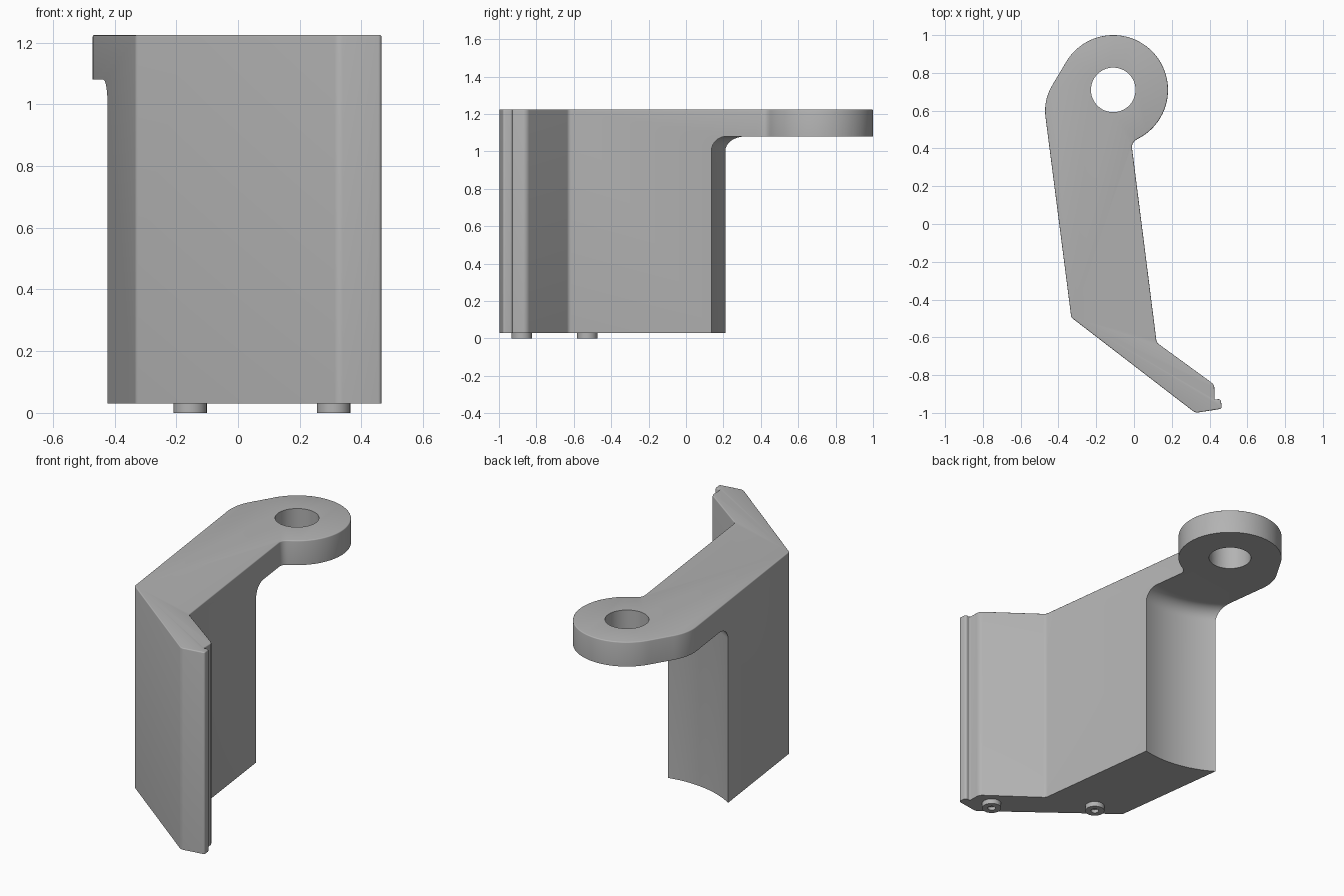
import bpy, bmesh, math
from mathutils import Vector

if "Cube" in bpy.data.objects:
    bpy.data.objects.remove(bpy.data.objects["Cube"])

grey = bpy.data.materials.new("plain grey")
grey.diffuse_color = (0.45, 0.45, 0.45, 1)
grey.use_nodes = True
grey.node_tree.nodes["Principled BSDF"].inputs["Base Color"].default_value = grey.diffuse_color
CX, CY, RING_R, HOLE_R = -0.11, 0.71, 0.29, 0.118
Z0, Z1, ARM_Z = 0.03, 1.225, 1.08


def make(name, bm):
    bmesh.ops.recalc_face_normals(bm, faces=bm.faces[:])
    me = bpy.data.meshes.new(name)
    bm.to_mesh(me)
    bm.free()
    ob = bpy.data.objects.new(name, me)
    bpy.context.collection.objects.link(ob)
    me.materials.append(grey)
    return ob


def lathe(name, profile, x, y, segs):
    # closed (radius, z) profile turned about a vertical axis; zero radii become end fans
    bm = bmesh.new()
    vs = [bm.verts.new((x + r, y, z)) for r, z in profile]
    es = [bm.edges.new((vs[i], vs[(i + 1) % len(vs)])) for i in range(len(vs))
          if profile[i][0] + profile[(i + 1) % len(vs)][0] > 0]
    bmesh.ops.spin(bm, geom=vs + es, cent=(x, y, 0), axis=(0, 0, 1),
                   angle=2 * math.pi, steps=segs, use_duplicate=False)
    bmesh.ops.remove_doubles(bm, verts=bm.verts[:], dist=1e-5)
    return make(name, bm)


def cut(ob, cutter):
    m = ob.modifiers.new("cut", 'BOOLEAN')
    m.operation, m.solver, m.object = 'DIFFERENCE', 'EXACT', cutter
    cutter.hide_render = True
    cutter.hide_viewport = False
    bpy.context.view_layer.objects.active = ob
    bpy.ops.object.modifier_apply(modifier=m.name)
    bpy.data.objects.remove(cutter, do_unlink=True)


def fillet(prev, cur, nxt, r, n):
    # round one corner of the outline
    p, c, q = Vector(prev), Vector(cur), Vector(nxt)
    a, b = (p - c).normalized(), (q - c).normalized()
    half = a.angle(b) / 2
    centre = c + (a + b).normalized() * (r / math.sin(half))
    t = r / math.tan(half)
    s, e = c + a * t - centre, c + b * t - centre
    turn = math.atan2(s.x * e.y - s.y * e.x, s.dot(e))
    out = []
    for i in range(n + 1):
        w = turn * i / n
        out.append((centre.x + s.x * math.cos(w) - s.y * math.sin(w),
                    centre.y + s.x * math.sin(w) + s.y * math.cos(w)))
    return out


# outline corners with rounding radius, counter-clockwise from the arm's outer bend
a0, a1 = math.radians(-63), math.radians(150)
ring = [(CX + RING_R * math.cos(a0 + (a1 - a0) * i / 56),
         CY + RING_R * math.sin(a0 + (a1 - a0) * i / 56)) for i in range(57)]
corners = [(-0.48, 0.655, 0.26), (-0.332, -0.495, 0.025), (0.325, -1.0, 0.035),
           (0.466, -0.978, 0.012), (0.459, -0.925, 0.014), (0.427, -0.93, 0.006),
           (0.425, -0.85, 0.04), (0.12, -0.628, 0.03), (-0.014, 0.43, 0.045)]
outline = []
for i, (x, y, r) in enumerate(corners):
    prev = corners[i - 1][:2] if i else ring[-1]
    nxt = corners[i + 1][:2] if i + 1 < len(corners) else ring[0]
    outline += fillet(prev, (x, y), nxt, r, 12 if r > 0.1 else 6)
outline += ring

# bracket body with a softened top rim
bm = bmesh.new()
low = bm.faces.new([bm.verts.new((x, y, Z0)) for x, y in outline])
ext = bmesh.ops.extrude_face_region(bm, geom=[low], use_keep_orig=True)
bmesh.ops.translate(bm, vec=(0, 0, Z1 - Z0),
                    verts=[g for g in ext["geom"] if isinstance(g, bmesh.types.BMVert)])
bmesh.ops.recalc_face_normals(bm, faces=bm.faces[:])
rim = [e for e in bm.edges if all(v.co.z > Z1 - 1e-4 for v in e.verts)]
bmesh.ops.bevel(bm, geom=rim, offset=0.012, segments=3, profile=0.5,
                affect='EDGES', clamp_overlap=True)
body = make("bracket_body", bm)

# hollow round relief under the arm, with a curved shoulder
R, F = 0.59, 0.08
shoulder = [(R - F + F * math.cos(t), ARM_Z - F + F * math.sin(t))
            for t in (math.pi / 2 * i / 8 for i in range(9))]
cut(body, lathe("relief_cutter", [(0, -0.2), (R, -0.2)] + shoulder + [(0, ARM_Z)], CX, CY, 128))

# eye hole through the arm
cut(body, lathe("hole_cutter", [(0, 0.9), (HOLE_R, 0.9), (HOLE_R, 1.4), (0, 1.4)], CX, CY, 64))

# hollow locating pegs underneath
parts = [body]
for name, x, y in (("left_peg", -0.155, -0.528), ("right_peg", 0.31, -0.878)):
    parts.append(lathe(name, [(0, 0.02), (0.022, 0.02), (0.022, 0), (0.054, 0),
                              (0.054, 0.04), (0, 0.04)], x, y, 32))

for ob in parts:
    bpy.ops.object.select_all(action='DESELECT')
    ob.select_set(True)
    bpy.context.view_layer.objects.active = ob
    bpy.ops.object.shade_smooth_by_angle(angle=math.radians(32))
